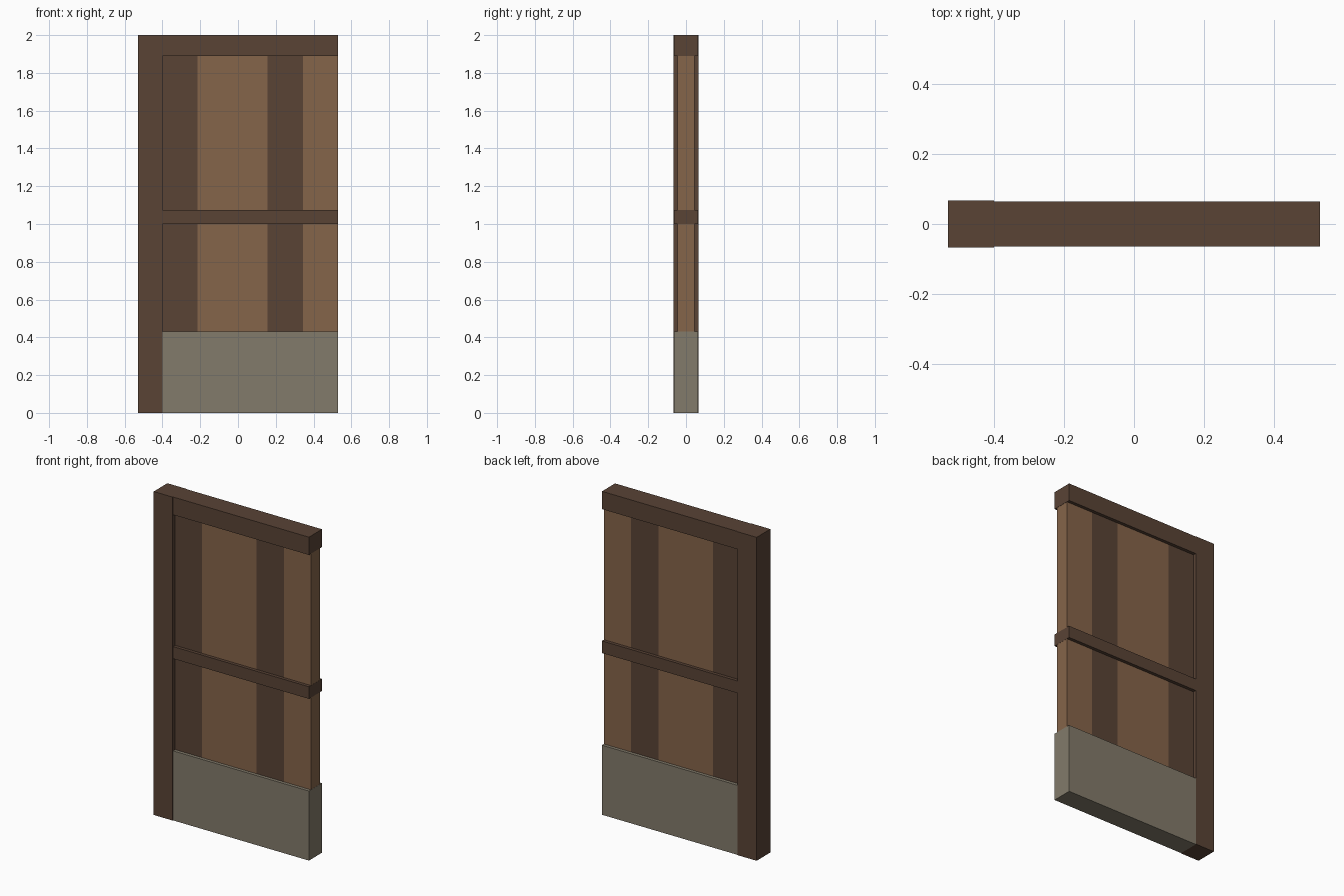
import bpy
import bmesh

cube = bpy.data.objects.get("Cube")
if cube:
    bpy.data.objects.remove(cube, do_unlink=True)


def material(name, rgb):
    mat = bpy.data.materials.new(name)
    mat.use_nodes = True
    color = (*rgb, 1.0)
    mat.diffuse_color = color
    mat.node_tree.nodes["Principled BSDF"].inputs["Base Color"].default_value = color
    return mat


dark_wood = material("dark wood", (0.100, 0.056, 0.036))
light_wood = material("light wood", (0.235, 0.128, 0.068))
stone = material("grey stone", (0.225, 0.197, 0.145))


def box(name, x, z, half_depth, mats):
    """Box spanning the x and z ranges, centred in depth."""
    bm = bmesh.new()
    bmesh.ops.create_cube(bm, size=1)
    for v in bm.verts:
        v.co.x = x[v.co.x > 0]
        v.co.y = half_depth if v.co.y > 0 else -half_depth
        v.co.z = z[v.co.z > 0]
    mesh = bpy.data.meshes.new(name)
    bm.to_mesh(mesh)
    bm.free()
    for mat in mats:
        mesh.materials.append(mat)
    obj = bpy.data.objects.new(name, mesh)
    bpy.context.collection.objects.link(obj)
    return obj


LEFT, POST, RIGHT = -0.53, -0.4, 0.53
BEAM = 0.064

# Timber frame and stone base
box("corner_post", (LEFT, POST), (0, 2), 0.067, [dark_wood])
box("top_beam", (POST, RIGHT), (1.89, 2), BEAM, [dark_wood])
box("middle_rail", (POST, RIGHT), (1.0, 1.075), BEAM, [dark_wood])
box("stone_base", (POST, RIGHT), (0, 0.43), BEAM, [stone])

# Plank wall, cut into alternating dark and light boards
wall = box("plank_wall", (POST, RIGHT - 0.001), (0.43, 1.89), 0.044,
           [dark_wood, light_wood])
seams = [-0.215, 0.157, 0.345]
bm = bmesh.new()
bm.from_mesh(wall.data)
for seam in seams:
    bmesh.ops.bisect_plane(bm, geom=bm.verts[:] + bm.edges[:] + bm.faces[:],
                           plane_co=(seam, 0, 0), plane_no=(1, 0, 0))
for face in bm.faces:
    center = face.calc_center_median().x
    face.material_index = sum(center > seam for seam in seams) % 2
bm.to_mesh(wall.data)
bm.free()
